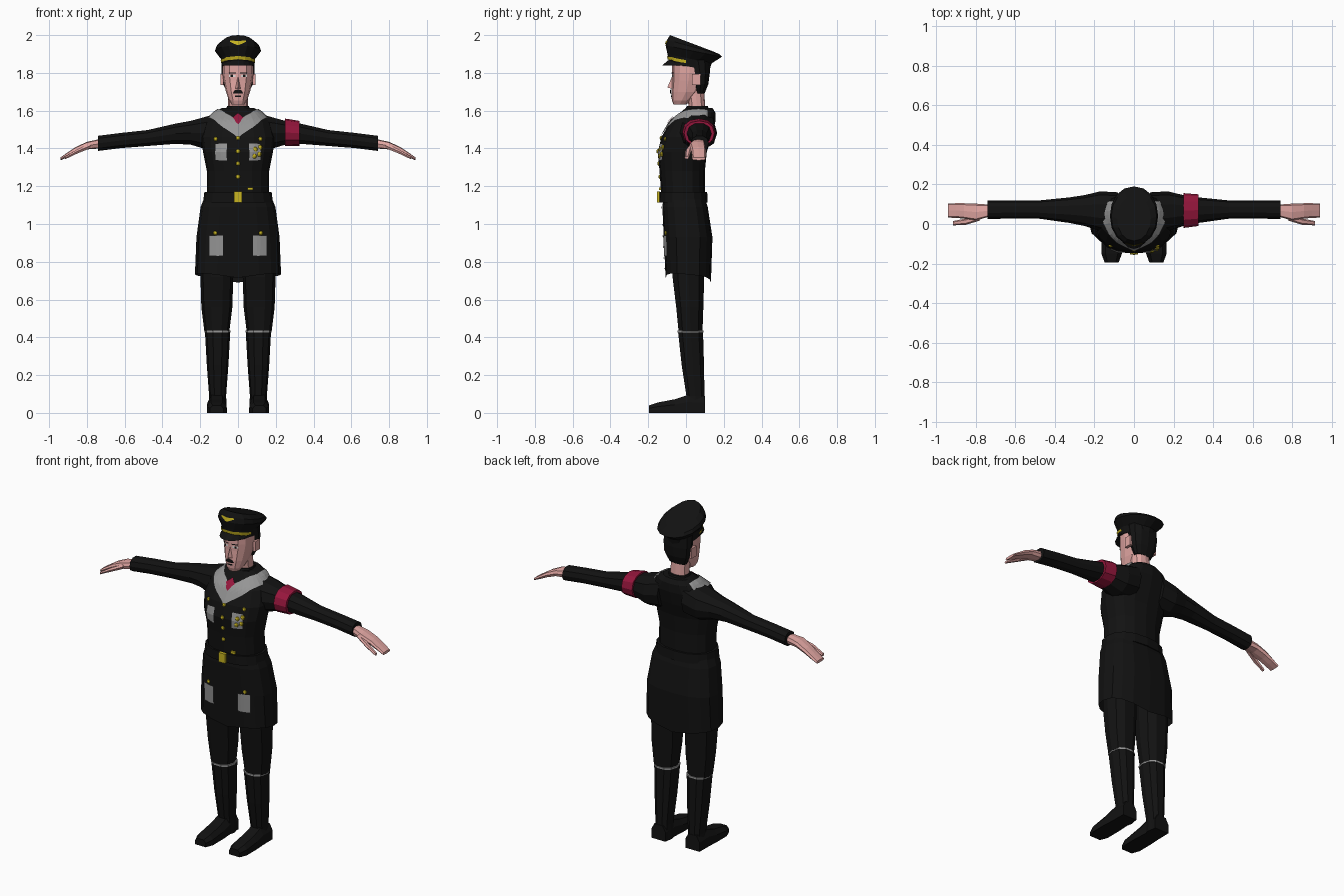
import bpy, bmesh, math
from mathutils import Vector as V
from mathutils.bvhtree import BVHTree

if "Cube" in bpy.data.objects:
    bpy.data.objects.remove(bpy.data.objects["Cube"])


def mat(name, r, g, b):
    m = bpy.data.materials.new(name)
    m.diffuse_color = (r, g, b, 1)
    m.use_nodes = True
    m.node_tree.nodes["Principled BSDF"].inputs["Base Color"].default_value = m.diffuse_color
    return m


BLACK = mat("black_cloth", .006, .006, .006)
GREY = mat("grey_trim", .30, .30, .30)
SKIN = mat("skin", .75, .38, .36)
RED = mat("dark_red", .30, .008, .045)
GOLD = mat("gold", .58, .46, .015)
WHITE = mat("eye_white", .75, .72, .70)


def finish(name, bm, m, recalc=True):
    if recalc:
        bmesh.ops.recalc_face_normals(bm, faces=bm.faces)
    me = bpy.data.meshes.new(name)
    bm.to_mesh(me)
    bm.free()
    me.materials.append(m)
    ob = bpy.data.objects.new(name, me)
    bpy.context.collection.objects.link(ob)
    return ob


def skin_rings(name, rings, m, cap0=True, cap1=True):
    bm = bmesh.new()
    vs = [[bm.verts.new(p) for p in r] for r in rings]
    n = len(vs[0])
    for a, b in zip(vs, vs[1:]):
        for i in range(n):
            bm.faces.new((a[i], a[(i + 1) % n], b[(i + 1) % n], b[i]))
    if cap0:
        bm.faces.new(vs[0])
    if cap1:
        bm.faces.new(vs[-1])
    return finish(name, bm, m)


def oval(n, p):
    out = []
    for i in range(n):
        c, s = math.cos(2 * math.pi * i / n), math.sin(2 * math.pi * i / n)
        out.append((math.copysign(abs(c) ** p, c), math.copysign(abs(s) ** p, s)))
    return out


def loft_z(name, secs, m, n=12, p=.85, xc=0, **k):
    """Sections: z at front, z at back, half width, y front, y back."""
    rings = []
    for zf, zb, w, yf, yb in secs:
        rings.append([(xc + w * c, (yf + yb) / 2 + (yb - yf) / 2 * s,
                       (zf + zb) / 2 + (zb - zf) / 2 * s) for c, s in oval(n, p)])
    return skin_rings(name, rings, m, **k)


def loft_x(name, secs, m, side, n=10, p=.9, **k):
    """Sections: x, y centre, z centre, y radius, z radius."""
    return skin_rings(name, [[(side * x, y + ry * c, z + rz * s) for c, s in oval(n, p)]
                             for x, y, z, ry, rz in secs], m, **k)


def flat(*secs):
    return [(z, z, w, a, b) for z, w, a, b in secs]


def plate(name, target, stations, m, off=.005, seg=5):
    """Thin sheet between pairs of points, laid on the surface of target."""
    tb = bmesh.new()
    tb.from_mesh(target.data)
    tree = BVHTree.FromBMesh(tb)
    rows, nor = [], None
    for k, ((a0, b0), (a1, b1)) in enumerate(zip(stations, stations[1:])):
        for i in range(0 if k == 0 else 1, seg + 1):
            a, b = V(a0).lerp(V(a1), i / seg), V(b0).lerp(V(b1), i / seg)
            row = []
            for j in range(seg + 1):
                co, nr, _, _ = tree.find_nearest(a.lerp(b, j / seg))
                row.append(co + nr * off)
                nor = nor or nr
            rows.append(row)
    tb.free()
    bm = bmesh.new()
    vs = [[bm.verts.new(p) for p in r] for r in rows]
    for r, q in zip(vs, vs[1:]):
        for j in range(seg):
            bm.faces.new((r[j], r[j + 1], q[j + 1], q[j]))
    bm.normal_update()
    if bm.faces[:][0].normal.dot(nor) < 0:
        bmesh.ops.reverse_faces(bm, faces=bm.faces)
    return finish(name, bm, m, False)


def rect(name, target, x0, x1, z0, z1, y, m, off=.005, seg=4):
    return plate(name, target, [((x0, y, z0), (x0, y, z1)), ((x1, y, z0), (x1, y, z1))], m, off, seg)


def box(name, c, size, m):
    bm = bmesh.new()
    bmesh.ops.create_cube(bm, size=1)
    for v in bm.verts:
        v.co = V(c) + V([a * b for a, b in zip(v.co, size)])
    return finish(name, bm, m)


def button(name, target, x, z, r=.012):
    hit, loc, nr, _ = target.ray_cast(V((x, -1, z)), V((0, 1, 0)))
    bm = bmesh.new()
    bmesh.ops.create_uvsphere(bm, u_segments=8, v_segments=4, radius=r)
    for v in bm.verts:
        v.co = V((v.co.x, v.co.y * .7, v.co.z)) + (loc if hit else V((x, -.12, z)))
    return finish(name, bm, GOLD)


# Tunic, belt and skirt
torso = loft_z("tunic", flat((1.14, .165, -.13, .10), (1.28, .165, -.14, .10), (1.38, .185, -.15, .11),
                             (1.46, .195, -.13, .135), (1.54, .175, -.085, .155), (1.59, .125, -.03, .155),
                             (1.615, .085, .0, .14)), BLACK, n=16)
loft_z("tunic_collar", flat((1.58, .07, -.02, .13), (1.625, .058, .005, .115)), BLACK)
loft_z("belt", flat((1.115, .185, -.142, .115), (1.17, .178, -.142, .112)), BLACK, n=16)
skirt = loft_z("coat_skirt", flat((1.14, .178, -.12, .10), (1.09, .198, -.125, .115), (.93, .22, -.118, .14))
               + [(.715, .69, .228, -.108, .132)], BLACK, n=16, p=.75, cap1=False)
for v in skirt.data.vertices:      # hem rises at the sides
    if v.co.z < .8:
        v.co.z += .03 * min(1, abs(v.co.x) / .2)
box("belt_buckle", (0, -.146, 1.143), (.042, .016, .056), GOLD)
box("belt_clip", (.065, -.138, 1.187), (.03, .012, .014), GOLD)
rect("front_seam", skirt, -.004, .004, .73, 1.1, -.12, BLACK)

# Collar lapels, knot, pockets and buttons
for s, side in ((-1, "right"), (1, "left")):
    plate(side + "_lapel", torso,
          [((0, -.13, 1.455), (0, -.06, 1.53)), ((s * .09, -.10, 1.52), (s * .06, -.03, 1.58)),
           ((s * .165, .02, 1.57), (s * .105, .03, 1.61)), ((s * .165, .13, 1.56), (s * .105, .12, 1.61))],
          GREY, .007)
    a, b = sorted((s * .06, s * .13))
    rect(side + "_breast_pocket", torso, a, b, 1.335, 1.43, -.15, GREY)
    a, b = sorted((s * .08, s * .16))
    rect(side + "_hip_pocket", skirt, a, b, .83, .94, -.12, GREY, .008)
    button("breast_button", torso, s * .118, 1.45)
    button("hip_button", skirt, s * .12, .952)
plate("collar_knot", torso, [((0, -.08, 1.515), (0, -.08, 1.515)), ((-.028, -.06, 1.55), (.028, -.06, 1.55)),
                             ((0, -.04, 1.58), (0, -.04, 1.58))], RED, .011)
for z in (1.455, 1.385, 1.32, 1.25):
    button("front_button", torso, 0, z)
for x, z in ((.085, 1.36), (.11, 1.37), (.09, 1.395), (.115, 1.405)):
    button("medal", torso, x, z, .015)

for s, side in ((-1, "right"), (1, "left")):
    # Sleeve, hand and thumb
    loft_x(side + "_sleeve", [(.08, .06, 1.50, .10, .10), (.17, .065, 1.482, .10, .09), (.25, .068, 1.483, .078, .066),
                              (.33, .07, 1.478, .064, .056), (.48, .073, 1.455, .046, .044),
                              (.62, .073, 1.442, .046, .042), (.74, .073, 1.427, .047, .042)], BLACK, s)
    loft_x(side + "_hand", [(.73, .068, 1.425, .03, .025), (.80, .06, 1.415, .043, .02), (.86, .066, 1.39, .039, .017),
                            (.90, .068, 1.367, .037, .013), (.94, .068, 1.345, .036, .008)], SKIN, s, n=8, p=.6)
    loft_x(side + "_thumb", [(.78, .035, 1.415, .018, .015), (.85, .012, 1.385, .016, .013),
                             (.915, .004, 1.35, .011, .008)], SKIN, s, n=6)
    # Trousers, boot and boot trim
    loft_z(side + "_trouser", flat((.43, .066, -.042, .09), (.56, .082, -.055, .095), (.72, .087, -.075, .10),
                                   (.95, .09, -.08, .10)), BLACK, n=10, xc=s * .112)
    loft_z(side + "_boot", flat((0, .05, .0, .10), (.09, .045, .0, .10), (.25, .057, -.025, .098),
                                (.43, .067, -.045, .093)), BLACK, n=10, xc=s * .108)
    loft_z(side + "_boot_trim", flat((.425, .069, -.047, .095), (.435, .069, -.047, .095)), GREY, n=10, xc=s * .108)
    skin_rings(side + "_shoe", [[(s * (.113 + w * u), y, h * t) for u, t in
                                 ((-1, 0), (1, 0), (1, .6), (.6, 1), (-.6, 1), (-1, .6))]
                                for y, w, h in ((-.195, .035, .04), (-.15, .052, .055), (-.06, .052, .072),
                                                (.01, .048, .095), (.10, .047, .09))], BLACK)
    box(side + "_ear", (s * .084, .055, 1.765), (.016, .045, .06), SKIN)

# Plain armband on the left sleeve only
loft_x("armband", [(.25, .068, 1.485, .088, .073), (.325, .07, 1.48, .08, .066)], RED, 1, n=12)

# Neck, head and hair
loft_z("neck", flat((1.58, .052, .02, .105), (1.72, .052, .0, .095)), SKIN)
head = loft_z("head", flat((1.632, .032, -.066, .0), (1.655, .048, -.075, .03), (1.70, .064, -.078, .08),
                           (1.76, .077, -.074, .10), (1.80, .083, -.074, .11), (1.88, .083, -.074, .11)), SKIN)
loft_z("hair", flat((1.69, .055, .05, .098), (1.74, .079, .035, .118), (1.80, .087, .022, .126),
                    (1.87, .087, .0, .126)), BLACK)
bm = bmesh.new()
nose = [bm.verts.new(p) for p in ((0, -.07, 1.79), (-.016, -.07, 1.715), (.016, -.07, 1.715), (0, -.099, 1.722))]
for f in ((0, 1, 3), (0, 3, 2), (1, 2, 3), (0, 2, 1)):
    bm.faces.new([nose[i] for i in f])
finish("nose", bm, SKIN)
plate("moustache", head, [((-.028, -.08, 1.692), (-.018, -.08, 1.708)), ((0, -.08, 1.69), (0, -.08, 1.713)),
                          ((.028, -.08, 1.692), (.018, -.08, 1.708))], BLACK, .007)
rect("mouth", head, -.018, .018, 1.672, 1.68, -.08, BLACK, .003)
for s in (-1, 1):
    rect("eye", head, s * .035 - .019, s * .035 + .019, 1.778, 1.79, -.08, WHITE, .003)
    rect("pupil", head, s * .035 - .006, s * .035 + .006, 1.777, 1.791, -.08, BLACK, .005)
    rect("brow", head, s * .036 - .024, s * .036 + .024, 1.797, 1.803, -.08, BLACK, .004)

# Peaked cap with visor, cord and plain badge
cap = loft_z("cap", [(1.85, 1.815, .086, -.088, .125), (1.90, 1.85, .09, -.098, .135),
                     (1.945, 1.885, .122, -.108, .19), (1.975, 1.90, .115, -.10, .175),
                     (2.0, 1.915, .085, -.085, .14)], BLACK, n=16, p=.95)
bm = bmesh.new()
rows = []
for i in range(9):
    t = math.radians(-80 + 20 * i)
    rows.append([bm.verts.new((math.sin(t) * w, .02 - math.cos(t) * d, z + dz * (1 - math.cos(t))))
                 for w, d, z, dz in ((.085, .11, 1.87, -.02), (.09, .146, 1.84, 0), (.085, .105, 1.853, -.02))])
for a, b in zip(rows, rows[1:]):
    for j in range(2):
        bm.faces.new((a[j], a[j + 1], b[j + 1], b[j]))
finish("visor", bm, BLACK)
plate("cap_cord", cap, [((-.09, 0, 1.852), (-.09, 0, 1.868)), ((-.06, -.08, 1.866), (-.06, -.08, 1.884)),
                        ((0, -.10, 1.872), (0, -.10, 1.89)), ((.06, -.08, 1.866), (.06, -.08, 1.884)),
                        ((.09, 0, 1.852), (.09, 0, 1.868))], GOLD, .005)
plate("cap_badge", cap, [((-.045, -.11, 1.967), (-.045, -.11, 1.975)), ((0, -.11, 1.945), (0, -.11, 1.97)),
                         ((.045, -.11, 1.967), (.045, -.11, 1.975))], GOLD, .005)
